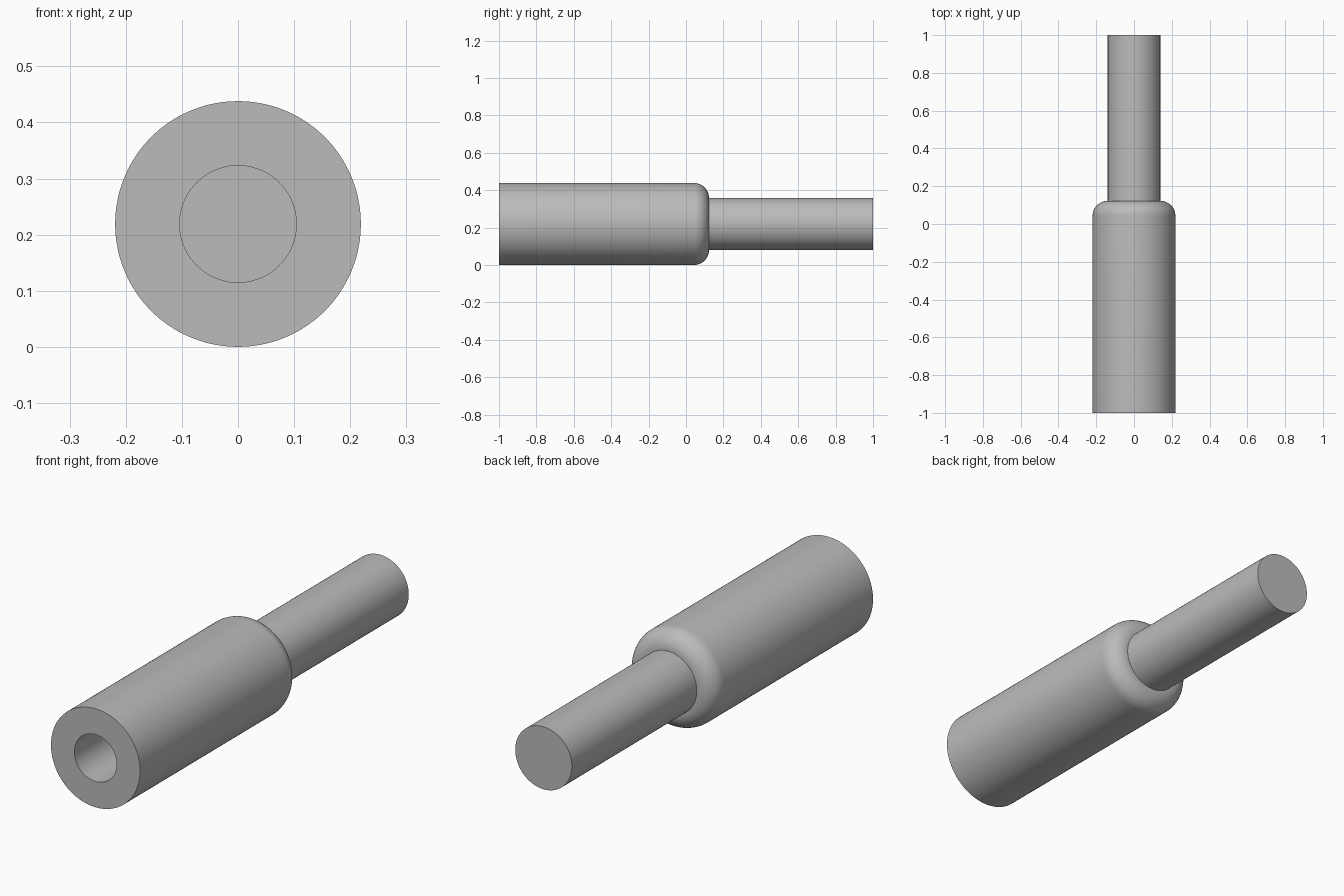
import bpy
import bmesh
import math
from mathutils import Matrix, Vector

cube = bpy.data.objects.get("Cube")
if cube:
    bpy.data.objects.remove(cube, do_unlink=True)

BODY_R, PIN_R, BORE_R = 0.219, 0.139, 0.104
FILLET = BODY_R - PIN_R
SHOULDER, BORE_END = 0.123, -0.12
SIDES = 96

grey = bpy.data.materials.new("plain grey")
grey.use_nodes = True
color = (0.5, 0.5, 0.5, 1)
grey.diffuse_color = color
grey.node_tree.nodes["Principled BSDF"].inputs["Base Color"].default_value = color


def lathe(name, profile):
    """Spin (radius, y) points around the long axis."""
    bm = bmesh.new()
    verts = [bm.verts.new((r, y, 0)) for r, y in profile]
    edges = [bm.edges.new(pair) for pair in zip(verts, verts[1:])]
    bmesh.ops.spin(bm, geom=verts + edges, cent=(0, 0, 0), axis=(0, 1, 0),
                   angle=math.tau, steps=SIDES, use_duplicate=False)
    bmesh.ops.remove_doubles(bm, verts=bm.verts, dist=0.0001)
    bmesh.ops.recalc_face_normals(bm, faces=bm.faces)
    bmesh.ops.transform(bm, matrix=Matrix.Translation(Vector((0, 0, BODY_R))), verts=bm.verts)
    mesh = bpy.data.meshes.new(name)
    bm.to_mesh(mesh)
    bm.free()
    mesh.materials.append(grey)
    obj = bpy.data.objects.new(name, mesh)
    bpy.context.collection.objects.link(obj)
    bpy.ops.object.select_all(action="DESELECT")
    obj.select_set(True)
    bpy.context.view_layer.objects.active = obj
    bpy.ops.object.shade_smooth_by_angle(angle=math.radians(30))
    return obj


# Rounded shoulder at the back of the sleeve
shoulder = []
for i in range(13):
    a = math.radians(90 * i / 12)
    shoulder.append((PIN_R + FILLET * math.cos(a),
                     SHOULDER - FILLET + FILLET * math.sin(a)))

# Sleeve with a blind bore in the front, continuing into a solid pin
lathe("sleeve_and_pin",
      [(0, BORE_END), (BORE_R, BORE_END), (BORE_R, -1), (BODY_R, -1)]
      + shoulder + [(PIN_R, 1), (0, 1)])
